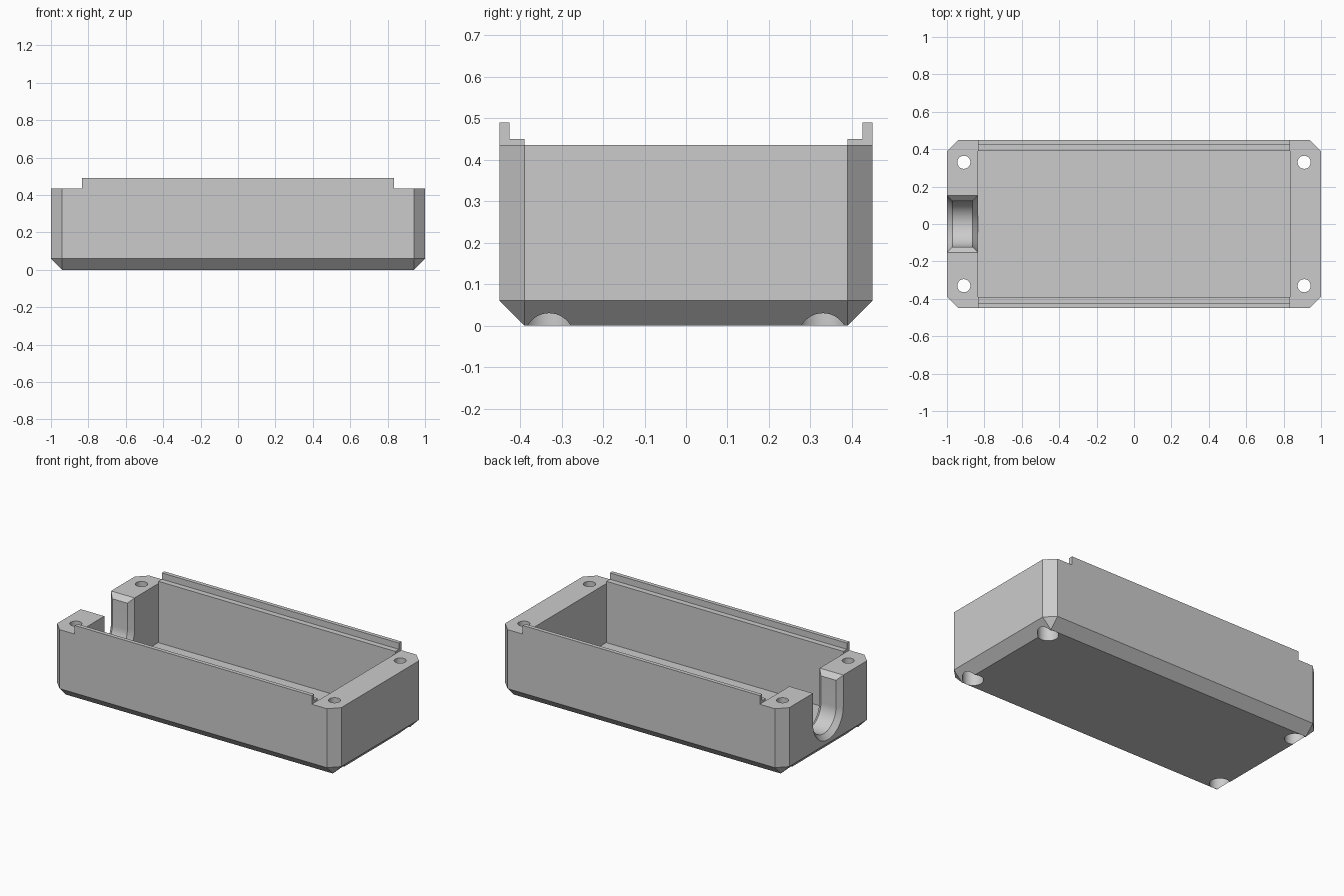
import bpy, bmesh, math
from mathutils import Matrix

if "Cube" in bpy.data.objects:
    bpy.data.objects.remove(bpy.data.objects["Cube"])

L, W, TOP, RIM, CH = 1.0, 0.45, 0.435, 0.49, 0.06
IN_X, IN_Y, FLOOR = 0.834, 0.39, 0.06

grey = bpy.data.materials.new("plain_grey")
grey.use_nodes = True
colour = (0.6, 0.6, 0.6, 1)
grey.diffuse_color = colour
grey.node_tree.nodes["Principled BSDF"].inputs["Base Color"].default_value = colour


def make(name, bm):
    bmesh.ops.recalc_face_normals(bm, faces=bm.faces)
    mesh = bpy.data.meshes.new(name)
    bm.to_mesh(mesh)
    bm.free()
    mesh.materials.append(grey)
    ob = bpy.data.objects.new(name, mesh)
    bpy.context.collection.objects.link(ob)
    return ob


def hull(name, points):
    bm = bmesh.new()
    for p in points:
        bm.verts.new(p)
    bmesh.ops.convex_hull(bm, input=bm.verts)
    bmesh.ops.dissolve_limit(bm, angle_limit=0.01, verts=bm.verts, edges=bm.edges)
    return make(name, bm)


def box(name, x0, x1, y0, y1, z0, z1):
    return hull(name, [(x, y, z) for x in (x0, x1) for y in (y0, y1) for z in (z0, z1)])


def cylinder(name, x, y, z0, z1, r):
    bm = bmesh.new()
    bmesh.ops.create_cone(bm, cap_ends=True, segments=40, radius1=r, radius2=r, depth=z1 - z0,
                          matrix=Matrix.Translation((x, y, (z0 + z1) / 2)))
    return make(name, bm)


def loft(name, rings):
    bm = bmesh.new()
    loops = [[bm.verts.new(p) for p in ring] for ring in rings]
    n = len(loops[0])
    for a, b in zip(loops, loops[1:]):
        for i in range(n):
            j = (i + 1) % n
            bm.faces.new((a[i], a[j], b[j], b[i]))
    bm.faces.new(loops[0])
    bm.faces.new(loops[-1])
    return make(name, bm)


def cut(target, cutter):
    cutter.hide_render = True
    mod = target.modifiers.new("cut", 'BOOLEAN')
    mod.operation, mod.solver, mod.object = 'DIFFERENCE', 'EXACT', cutter
    bpy.context.view_layer.objects.active = target
    bpy.ops.object.modifier_apply(modifier=mod.name)
    bpy.data.objects.remove(cutter)


# Outer shell: chamfered upright corners and bottom edges
points = []
for sx in (-1, 1):
    for sy in (-1, 1):
        points.append((sx * (L - CH), sy * (W - CH), 0))
        for z in (CH, RIM):
            points += [(sx * L, sy * (W - CH), z), (sx * (L - CH), sy * W, z)]
case = hull("enclosure_base", points)

# Lower end blocks, stepped rim and inner cavity
for s in (-1, 1):
    xs = sorted((s * IN_X, s * 1.2))
    cut(case, box("end_cut", *xs, -1, 1, TOP, 1))
cut(case, box("ledge_cut", -1.1, 1.1, -0.425, 0.425, 0.45, 1))
cut(case, box("cavity_cut", -IN_X, IN_X, -IN_Y, IN_Y, FLOOR, 1))

# Corner screw holes with wide recesses underneath
for sx in (-1, 1):
    for sy in (-1, 1):
        cut(case, cylinder("screw_hole_cut", sx * 0.91, sy * 0.33, -0.1, 0.6, 0.035))
        cut(case, cylinder("screw_recess_cut", sx * 0.91, sy * 0.33, -0.1, 0.12, 0.06))


# Cable slot: U-shaped, flared at both mouths and along its top
def u_ring(x, r, zc=0.235, steps=24):
    arc = [(x, -r * math.cos(math.pi * i / steps), zc - r * math.sin(math.pi * i / steps))
           for i in range(steps + 1)]
    return [(x, -r, 0.6)] + arc + [(x, r, 0.6)]


R, F, E = 0.122, 0.03, 0.01
cut(case, loft("slot_cut", [u_ring(-L - E, R + F + E), u_ring(-L + F, R),
                            u_ring(-IN_X - F, R), u_ring(-IN_X + E, R + F + E)]))
cut(case, hull("slot_top_cut", [(x, s * (R + d), TOP - F + d)
                                for x in (-L - 0.1, -IN_X + 0.05)
                                for s in (-1, 1) for d in (0, F + E)]))

bpy.ops.object.select_all(action='DESELECT')
case.select_set(True)
bpy.context.view_layer.objects.active = case
bpy.ops.object.shade_smooth_by_angle(angle=math.radians(25))
